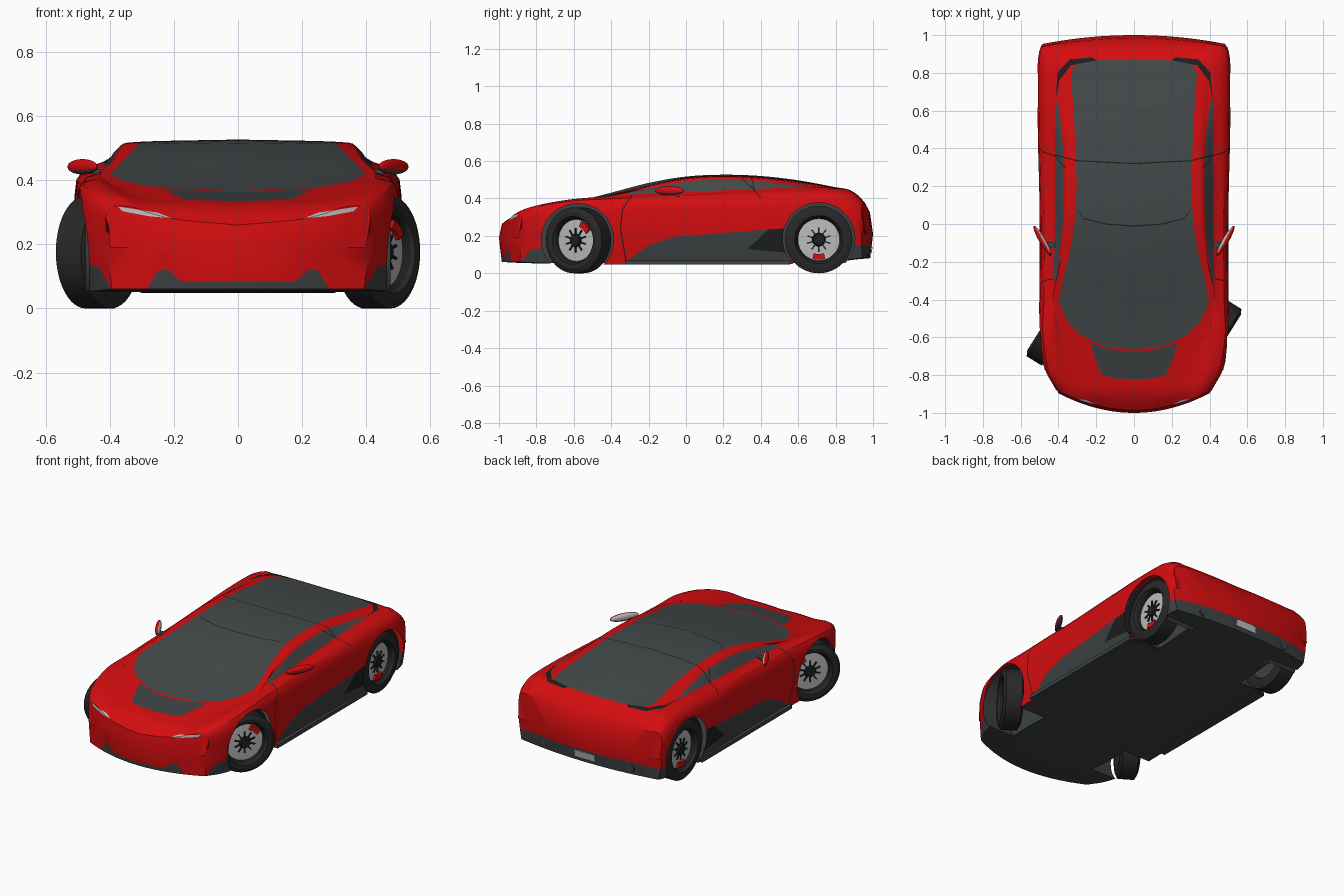
import bpy, bmesh, math
from mathutils import Matrix, Vector

if "Cube" in bpy.data.objects:
    bpy.data.objects.remove(bpy.data.objects["Cube"])

COLOURS = {"red paint": (.66, .004, .005), "smoked glass": (.056, .066, .068),
           "grey trim": (.046, .053, .055), "tyre rubber": (.021, .021, .021),
           "silver metal": (.5, .5, .5), "black seam": (.012, .013, .013)}
RED, GLASS, TRIM, TYRE, SILVER, SEAM = range(len(COLOURS))
MATS = []
for name, rgb in COLOURS.items():
    m = bpy.data.materials.new(name)
    m.use_nodes = True
    m.diffuse_color = (*rgb, 1)
    bsdf = next(n for n in m.node_tree.nodes if n.type == "BSDF_PRINCIPLED")
    bsdf.inputs["Base Color"].default_value = (*rgb, 1)
    MATS.append(m)


def finish(bm, name, angle=32):
    me = bpy.data.meshes.new(name)
    bm.to_mesh(me)
    bm.free()
    for m in MATS:
        me.materials.append(m)
    ob = bpy.data.objects.new(name, me)
    bpy.context.collection.objects.link(ob)
    bpy.ops.object.select_all(action="DESELECT")
    ob.select_set(True)
    bpy.context.view_layer.objects.active = ob
    bpy.ops.object.shade_smooth_by_angle(angle=math.radians(angle))
    return ob


def add_box(bm, matrix, size, mat):
    made = bmesh.ops.create_cube(bm, size=1, matrix=matrix @ Matrix.Diagonal((*size, 1)))
    for f in {f for v in made["verts"] for f in v.link_faces}:
        f.material_index = mat


# Smooth curve through values at shared lengthwise stations
KEYS = [-1, -.9, -.8, -.6, -.4, -.2, 0, .2, .4, .6, .8, .88, .95, 1]


def hermite(xs, vs, x):
    x = min(max(x, xs[0]), xs[-1])
    i = max(j for j in range(len(xs) - 1) if xs[j] <= x)
    slope = lambda a, b: (vs[b] - vs[a]) / (xs[b] - xs[a])
    a, b = slope(max(i - 1, 0), i + 1), slope(i, min(i + 2, len(xs) - 1))
    h = xs[i + 1] - xs[i]
    t = (x - xs[i]) / h
    return ((1 + 2 * t) * (1 - t) ** 2 * vs[i] + t * (1 - t) ** 2 * h * a
            + t * t * (3 - 2 * t) * vs[i + 1] - t * t * (1 - t) * h * b)


def curve(*vals):
    return lambda y: hermite(KEYS, vals, y)


# Widths and heights of the body's feature lines
side_x = curve(.4, .46, .485, .503, .498, .495, .495, .498, .503, .506, .507, .506, .5, .485)
belt_x = curve(.33, .39, .42, .44, .432, .425, .42, .42, .42, .422, .427, .43, .43, .42)
rail_x = curve(.27, .33, .36, .4, .415, .395, .375, .37, .373, .388, .392, .39, .385, .38)
roof_x = curve(.18, .24, .28, .35, .395, .35, .315, .305, .31, .32, .335, .335, .332, .33)
floor_z = curve(.07, .062, .056, .05, .048, .048, .048, .048, .048, .05, .065, .075, .082, .09)
shoulder_z = curve(.24, .3, .335, .365, .375, .383, .388, .393, .398, .402, .4, .385, .34, .26)
belt_z = curve(.25, .325, .362, .397, .41, .425, .432, .442, .45, .457, .45, .437, .375, .28)
rail_z = curve(.25, .322, .352, .385, .415, .455, .493, .505, .494, .47, .452, .438, .378, .28)
roof_z = curve(.25, .318, .342, .38, .42, .468, .508, .52, .512, .488, .458, .441, .38, .28)
top_z = curve(.25, .315, .338, .38, .431, .483, .517, .527, .52, .497, .46, .442, .38, .28)
LINES = [(lambda s: side_x(s) * .96, floor_z), (side_x, lambda y: .2),
         (lambda s: side_x(s) - .003, shoulder_z), (belt_x, belt_z),
         (rail_x, rail_z), (roof_x, roof_z), (lambda s: 0, top_z)]
STEPS = [3, 3, 3, 3, 3, 5]
FLOOR = 8


def bow(s, x):
    front, rear = max(0, (-.5 - s) * 1.3), max(0, (s - .5) * .4)
    return s + (front - rear) * x * x


def half_section(s):
    pts = []
    for fx, fz in LINES:
        x = fx(s)
        y = bow(s, x)
        pts.append(Vector((x, y, fz(y))))
    out = [Vector((pts[0].x * k / FLOOR, bow(s, pts[0].x * k / FLOOR), pts[0].z)) for k in range(FLOOR)]
    ks = list(range(len(pts)))
    for i, n in enumerate(STEPS):
        for k in range(n):
            p = Vector([hermite(ks, [q[c] for q in pts], i + k / n) for c in range(3)])
            p.y = bow(s, p.x)
            out.append(p)
    return out + [pts[-1]]


def closing_section(s, wide, z):
    n = FLOOR + sum(STEPS)
    xs = [wide * (1 - abs(2 * i / n - 1)) for i in range(n + 1)]
    return [Vector((x, bow(s, x), z)) for x in xs]


# Body shell lofted from nose to tail
END, N = .985, 76
sections = [half_section(-END + 2 * END * i / N) for i in range(N + 1)]
sections = ([closing_section(-1, side_x(-1), .19)] + sections + [closing_section(1, side_x(1), .21)])
bm = bmesh.new()
rings = []
for half in sections:
    mirrored = [Vector((-p.x, p.y, p.z)) for p in half[-2:0:-1]]
    rings.append([bm.verts.new(p) for p in half + mirrored])
for a, b in zip(rings, rings[1:]):
    for i in range(len(a)):
        j = (i + 1) % len(a)
        bm.faces.new((a[i], a[j], b[j], b[i]))
bmesh.ops.remove_doubles(bm, verts=bm.verts, dist=1e-5)
bmesh.ops.recalc_face_normals(bm, faces=bm.faces)


def within(poly, u, v):
    hit = False
    for (a, b), (c, d) in zip(poly, poly[1:] + poly[:1]):
        if (b > v) != (d > v) and u < (c - a) * (v - b) / (d - b) + a:
            hit = not hit
    return hit


def region(poly, axes, test):
    """Cut the outline of poly into the shell and return the faces inside it."""
    i, j = axes
    for p, q in zip(poly, poly[1:] + poly[:1]):
        lo = [min(p[k], q[k]) - .001 for k in (0, 1)]
        hi = [max(p[k], q[k]) + .001 for k in (0, 1)]
        faces = []
        for f in bm.faces:
            if test(f.calc_center_median(), f.normal):
                us, vs = [v.co[i] for v in f.verts], [v.co[j] for v in f.verts]
                if min(us) < hi[0] and max(us) > lo[0] and min(vs) < hi[1] and max(vs) > lo[1]:
                    faces.append(f)
        co, no = Vector(), Vector()
        co[i], co[j] = p
        no[i], no[j] = q[1] - p[1], p[0] - q[0]
        if faces and no.length > 1e-6:
            geom = faces + list({e for f in faces for e in f.edges}) + list({v for f in faces for v in f.verts})
            bmesh.ops.bisect_plane(bm, geom=geom, dist=1e-5, plane_co=co, plane_no=no.normalized())
    found = []
    for f in bm.faces:
        c = f.calc_center_median()
        if test(c, f.normal) and within(poly, c[i], c[j]):
            found.append(f)
    return found


def paint(poly, axes, mat, test):
    for f in region(poly, axes, test):
        f.material_index = mat


def flip(poly):
    return [(-u, v) for u, v in reversed(poly)]


PLAN, SIDE, FRONT = (0, 1), (1, 2), (0, 2)
above = lambda c, n: c.z > .3 and n.z > .1
flank = lambda c, n: abs(c.x) > .33 and abs(n.x) > .2
nose = lambda c, n: c.y < -.7 and n.y < -.15
tail = lambda c, n: c.y > .8

# Wheel openings
ARCHES = [(-.58, .18, .193), (.71, .185, .193)]
for y, z, r in ARCHES:
    ring = [(y + r * math.cos(math.tau * k / 36), z + r * math.sin(math.tau * k / 36)) for k in range(36)]
    bmesh.ops.delete(bm, geom=region(ring, SIDE, lambda c, n: abs(c.x) > .28), context="FACES")

# Underside and rear bumper
for f in bm.faces:
    if f.normal.z < -.6 and f.calc_center_median().z < .12:
        f.material_index = TRIM
paint([(-.6, .04), (.6, .04), (.6, .14), (.35, .155), (-.35, .155), (-.6, .14)], FRONT, TRIM, tail)

# Windscreen, roof and rear glass in one sweep, then bonnet panel
glass = [(0, -.665), (.15, -.65), (.28, -.59), (.35, -.52), (.39, -.43)]
glass += [(roof_x(k / 10), k / 10) for k in range(-4, 9)] + [(.3, .855), (.15, .87), (0, .872)]
paint(glass + flip(glass)[1:-1], PLAN, GLASS, above)
bonnet = [(0, -.822), (.1, -.818), (.17, -.8), (.235, -.63), (.12, -.665), (0, -.68)]
paint(bonnet + flip(bonnet)[1:-1], PLAN, TRIM, above)

# Side windows, sills and air intakes
ys = [-.3 + .08 * k for k in range(13)]
window = [(y, belt_z(y) + .002) for y in ys] + [(y, rail_z(y) - .002) for y in reversed(ys)]
paint(window, SIDE, GLASS, flank)
paint([(-.33, .04), (-.31, .07), (-.2, .15), (-.06, .195), (.45, .235), (.54, .24), (.54, .04)], SIDE, TRIM, flank)
paint([(.33, .13), (.44, .235), (.54, .24), (.54, .11)], SIDE, SEAM, flank)

# Deck vents, headlights and lower nose trim, on both sides
vent = [(.415, .66), (.395, .76), (.335, .84), (.2, .866), (.22, .882), (.34, .872), (.405, .8)]
lamp = [(.375, .318), (.36, .303), (.28, .288), (.205, .281), (.25, .299)]
fang = [(0, .04), (0, .082), (.18, .085), (.22, .122), (.25, .118), (.285, .06), (.285, .04)]
corner = [(.39, .04), (.4, .07), (.435, .13), (.48, .135), (.52, .1), (.52, .04)]
for poly, axes, mat, test in ((vent, PLAN, SEAM, above), (lamp, FRONT, SILVER, nose),
                              (fang, FRONT, TRIM, nose), (corner, FRONT, TRIM, nose)):
    paint(poly, axes, mat, test)
    paint(flip(poly), axes, mat, test)

# Panel gaps
W = .003
door = [(-.29, .418), (-.34, .34), (-.35, .24), (-.32, .06)]
paint([(y - W, z) for y, z in door] + [(y + W, z) for y, z in reversed(door)], SIDE, SEAM, flank)
pillar = [(.3, .505), (.36, .45), (.4, .4)]
paint([(y - W, z) for y, z in pillar] + [(y + W, z) for y, z in reversed(pillar)], SIDE, SEAM, flank)
for seam in ([(0, .32), (.3, .335), (.42, .365)], [(0, -.012), (.15, 0), (.27, .03), (.3, .08)]):
    seam = flip(seam) + seam[1:]
    paint([(x, y - W) for x, y in seam] + [(x, y + W) for x, y in reversed(seam)], PLAN, SEAM, above)
finish(bm, "body_shell")

# Wheels turned from one profile: (offset, radius, colour of the next band)
PROFILE = [(-.04, 0, TRIM), (-.045, .115, TYRE), (-.058, .125, TYRE), (-.06, .15, TYRE), (-.046, 1, TYRE),
           (.046, 1, TYRE), (.06, .15, TYRE), (.058, .128, TYRE), (.045, .12, SEAM), (.022, .112, SILVER),
           (.026, .036, SEAM), (.04, .03, SEAM), (.042, 0, SEAM)]


def wheel(name, x, y, radius, yaw, caliper):
    bm, rings, seg = bmesh.new(), [], 48
    for off, r, _ in PROFILE:
        r = radius if r == 1 else r
        rings.append([bm.verts.new((off, r * math.cos(math.tau * k / seg), r * math.sin(math.tau * k / seg)))
                      for k in range(seg)])
    for a, b, (_, _, mat) in zip(rings, rings[1:], PROFILE):
        for k in range(seg):
            j = (k + 1) % seg
            bm.faces.new((a[k], b[k], b[j], a[j])).material_index = mat
    bmesh.ops.remove_doubles(bm, verts=bm.verts, dist=1e-5)
    bmesh.ops.recalc_face_normals(bm, faces=bm.faces)
    for k in range(10):
        turn = Matrix.Rotation(math.tau * k / 10, 4, "X")
        add_box(bm, turn @ Matrix.Translation((.027, 0, .045)), (.012, .007, .04), SEAM)
    side = 1 if x > 0 else -1
    for k in (-12, 0, 12):
        turn = Matrix.Rotation(math.radians(-side * caliper + k), 4, "X")
        add_box(bm, turn @ Matrix.Translation((.028, 0, .092)), (.02, .024, .03), RED)
    ob = finish(bm, name)
    ob.location = (x, y, radius)
    ob.rotation_euler.z = math.radians(yaw + (0 if x > 0 else 180))


for side, word in ((1, "left"), (-1, "right")):
    wheel(f"front_{word}_wheel", side * .436, -.575, .176, -32, 40)
    wheel(f"rear_{word}_wheel", side * .432, .71, .18, 0, 180)

    # Wheel wells
    for (y, z, r), end in zip(ARCHES, ("front", "rear")):
        bm = bmesh.new()
        place = Matrix.Translation((side * .375, y, z)) @ Matrix.Rotation(side * math.pi / 2, 4, "Y")
        bmesh.ops.create_cone(bm, cap_ends=True, segments=36, radius1=r, radius2=r, depth=.2, matrix=place)
        outer = [f for f in bm.faces if abs(f.calc_center_median().x) > .45]
        bmesh.ops.delete(bm, geom=outer, context="FACES")
        bmesh.ops.bisect_plane(bm, geom=bm.faces[:] + bm.edges[:] + bm.verts[:], plane_co=(0, 0, .055),
                               plane_no=(0, 0, -1), clear_outer=True)
        for f in bm.faces:
            f.material_index = TRIM
        finish(bm, f"{end}_{word}_wheel_well")

    # Door mirror: red cap, dark underside, silver reflector, stalk
    bm = bmesh.new()
    spin = Matrix.Rotation(math.radians(-side * 30), 4, "Z")
    centre = Matrix.Translation((side * .485, -.088, .442))
    bmesh.ops.create_uvsphere(bm, u_segments=24, v_segments=12, radius=1,
                              matrix=centre @ spin @ Matrix.Diagonal((.017, .09, .024, 1)))
    bm.normal_update()
    for f in bm.faces:
        inward = f.normal.x * side < -.3 and f.normal.y > 0
        f.material_index = TRIM if f.normal.z < -.35 else SILVER if inward else RED
    add_box(bm, Matrix.Translation((side * .44, -.11, .426)), (.07, .03, .014), TRIM)
    finish(bm, f"{word}_mirror")

    # Side skirt and exhaust tip
    bm = bmesh.new()
    add_box(bm, Matrix.Translation((side * .465, .115, .058)), (.07, .88, .022), TRIM)
    finish(bm, f"{word}_skirt")
    bm = bmesh.new()
    bmesh.ops.create_cone(bm, cap_ends=True, segments=20, radius1=.024, radius2=.024, depth=.06,
                          matrix=Matrix.Translation((side * .3, .945, .115)) @ Matrix.Rotation(math.pi / 2, 4, "X"))
    for f in bm.faces:
        f.material_index = TRIM
    finish(bm, f"{word}_exhaust")

# Blank rear plate
bm = bmesh.new()
add_box(bm, Matrix.Translation((0, .991, .125)) @ Matrix.Rotation(math.radians(-8), 4, "X"), (.14, .008, .04), SILVER)
finish(bm, "rear_plate")
